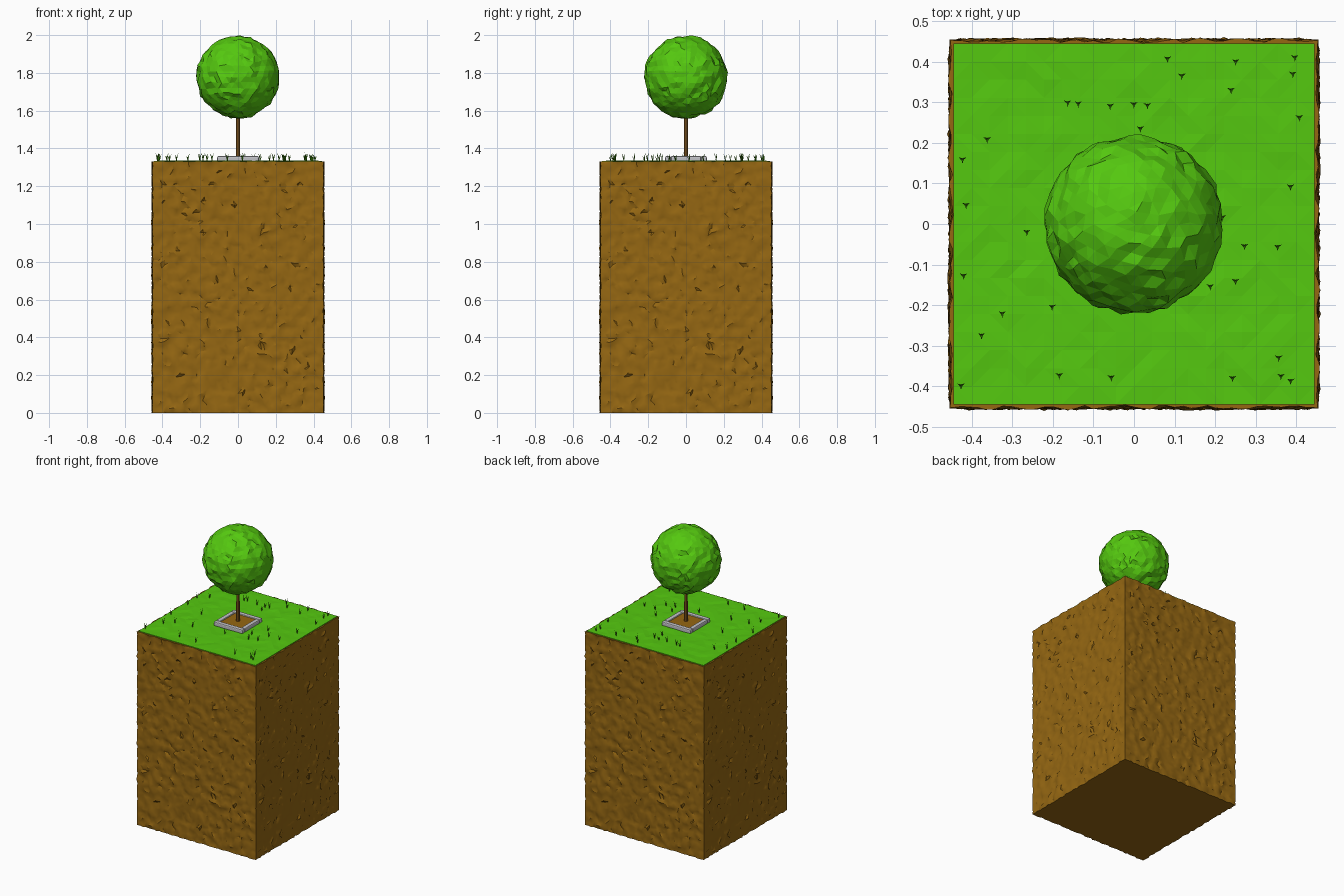
import bpy, bmesh, math, random
from mathutils import Vector, Matrix, noise

random.seed(7)
cube = bpy.data.objects.get("Cube")
if cube:
    bpy.data.objects.remove(cube, do_unlink=True)

HALF = 0.445    # half width of the earth block
GROUND = 1.33   # height of the lawn


def material(name, rgb):
    mat = bpy.data.materials.new(name)
    mat.use_nodes = True
    mat.diffuse_color = (*rgb, 1)
    mat.node_tree.nodes["Principled BSDF"].inputs["Base Color"].default_value = (*rgb, 1)
    return mat


earth = material("earth brown", (0.30, 0.135, 0.006))
green = material("grass green", (0.09, 0.58, 0.005))
blade_green = material("dark blade green", (0.06, 0.30, 0.005))
bark = material("bark brown", (0.26, 0.11, 0.015))
stone = material("pale stone", (0.55, 0.55, 0.58))


def finish(bm, name, mat):
    mesh = bpy.data.meshes.new(name)
    bm.to_mesh(mesh)
    bm.free()
    mesh.materials.append(mat)
    obj = bpy.data.objects.new(name, mesh)
    bpy.context.collection.objects.link(obj)
    return obj


def box(bm, size, centre):
    m = Matrix.Translation(centre) @ Matrix.Diagonal((*size, 1))
    return bmesh.ops.create_cube(bm, size=1, matrix=m)["verts"]


# Earth block: one rough wall, turned around the centre four times
bm = bmesh.new()
cols, rows = 44, 64
wall = bmesh.ops.create_grid(bm, x_segments=cols, y_segments=rows, size=1)["verts"]
for v in wall:
    x, z = v.co.x * HALF, (v.co.y + 1) * GROUND / 2
    side = abs(v.co.x) > 0.999
    rim = abs(v.co.y) > 0.999
    p = Vector((x, 0, z))
    lump = noise.noise(p * 28) * 0.009 + random.uniform(-0.004, 0.004)
    out = 0.007 + max(-0.006, min(0.011, lump))
    if side:
        # corner edges lean out on the diagonal so neighbouring walls meet
        out = 0.007 + noise.noise(Vector((0, 0, z)) * 40) * 0.006
        x = math.copysign(HALF + out, x)
    elif not rim:
        x += random.uniform(-0.006, 0.006)
        z += random.uniform(-0.006, 0.006)
    v.co = (x, -HALF - out, z)
first = bm.verts[:] + bm.edges[:] + bm.faces[:]
for turn in range(1, 4):
    copy = bmesh.ops.duplicate(bm, geom=first)["geom"]
    bmesh.ops.rotate(bm, verts=[g for g in copy if isinstance(g, bmesh.types.BMVert)],
                     matrix=Matrix.Rotation(turn * math.pi / 2, 3, "Z"))
bmesh.ops.remove_doubles(bm, verts=bm.verts, dist=0.0005)
bmesh.ops.holes_fill(bm, edges=[e for e in bm.edges if e.is_boundary], sides=0)
bmesh.ops.triangulate(bm, faces=bm.faces)
bmesh.ops.recalc_face_normals(bm, faces=bm.faces)
block = finish(bm, "earth_block", earth)
bpy.context.view_layer.objects.active = block
block.select_set(True)
bpy.ops.object.shade_smooth_by_angle(angle=math.radians(35))
block.select_set(False)

# Lawn: thin faceted sheet with a short skirt
bm = bmesh.new()
bmesh.ops.create_grid(bm, x_segments=20, y_segments=20, size=HALF)
for v in bm.verts:
    edge = max(abs(v.co.x), abs(v.co.y)) > HALF - 0.001
    v.co.z = GROUND + 0.004 + (0 if edge else random.uniform(-0.002, 0.002))
border = [e for e in bm.edges if e.is_boundary]
skirt = bmesh.ops.extrude_edge_only(bm, edges=border)["geom"]
for v in skirt:
    if isinstance(v, bmesh.types.BMVert):
        v.co.z = GROUND - 0.006
bmesh.ops.triangulate(bm, faces=bm.faces)
bmesh.ops.recalc_face_normals(bm, faces=bm.faces)
finish(bm, "lawn", green)

# Grass tufts: three narrow blades fanning outward
bm = bmesh.new()
placed = 0
while placed < 36:
    x, y = (random.uniform(-0.43, 0.43) for _ in range(2))
    if max(abs(x), abs(y)) < 0.14:
        continue
    placed += 1
    root = Vector((x, y, GROUND))
    for k in range(3):
        a = math.radians(120 * k + 30)
        out = Vector((math.cos(a), math.sin(a), 0))
        across = Vector((-out.y, out.x, 0)) * 0.0025
        tall = random.uniform(0.03, 0.05)
        mid = root + out * 0.003 + Vector((0, 0, tall * 0.6))
        tip = root + out * 0.011 + Vector((0, 0, tall))
        pts = [root - across, root + across, mid + across * 0.8, tip, mid - across * 0.8]
        bm.faces.new([bm.verts.new(p) for p in pts])
finish(bm, "grass_tufts", blade_green)

# Stone planter border: four bars with softened edges
bm = bmesh.new()
for s in (-1, 1):
    box(bm, (0.22, 0.03, 0.03), (0, s * 0.095, GROUND + 0.015))
    box(bm, (0.03, 0.16, 0.03), (s * 0.095, 0, GROUND + 0.015))
border_obj = finish(bm, "planter_border", stone)
bevel = border_obj.modifiers.new("soft_edges", "BEVEL")
bevel.width = 0.007
bevel.segments = 2

# Soil inside the planter
bm = bmesh.new()
box(bm, (0.165, 0.165, 0.02), (0, 0, GROUND + 0.012))
finish(bm, "planter_soil", earth)

# Trunk
bm = bmesh.new()
bmesh.ops.create_cone(bm, cap_ends=True, segments=8, radius1=0.012, radius2=0.01,
                      depth=0.34, matrix=Matrix.Translation((0, 0, 1.5)))
finish(bm, "trunk", bark)

# Foliage: faceted ball with a ragged surface
bm = bmesh.new()
bmesh.ops.create_icosphere(bm, subdivisions=4, radius=1)
for v in bm.verts:
    d = v.co.normalized()
    wobble = Vector([random.uniform(-0.005, 0.005) for _ in range(3)])
    v.co = d * (0.218 + random.uniform(-0.006, 0.006)) + wobble
    v.co.z = min(v.co.z, 0.222) + 1.778
finish(bm, "foliage", green)
